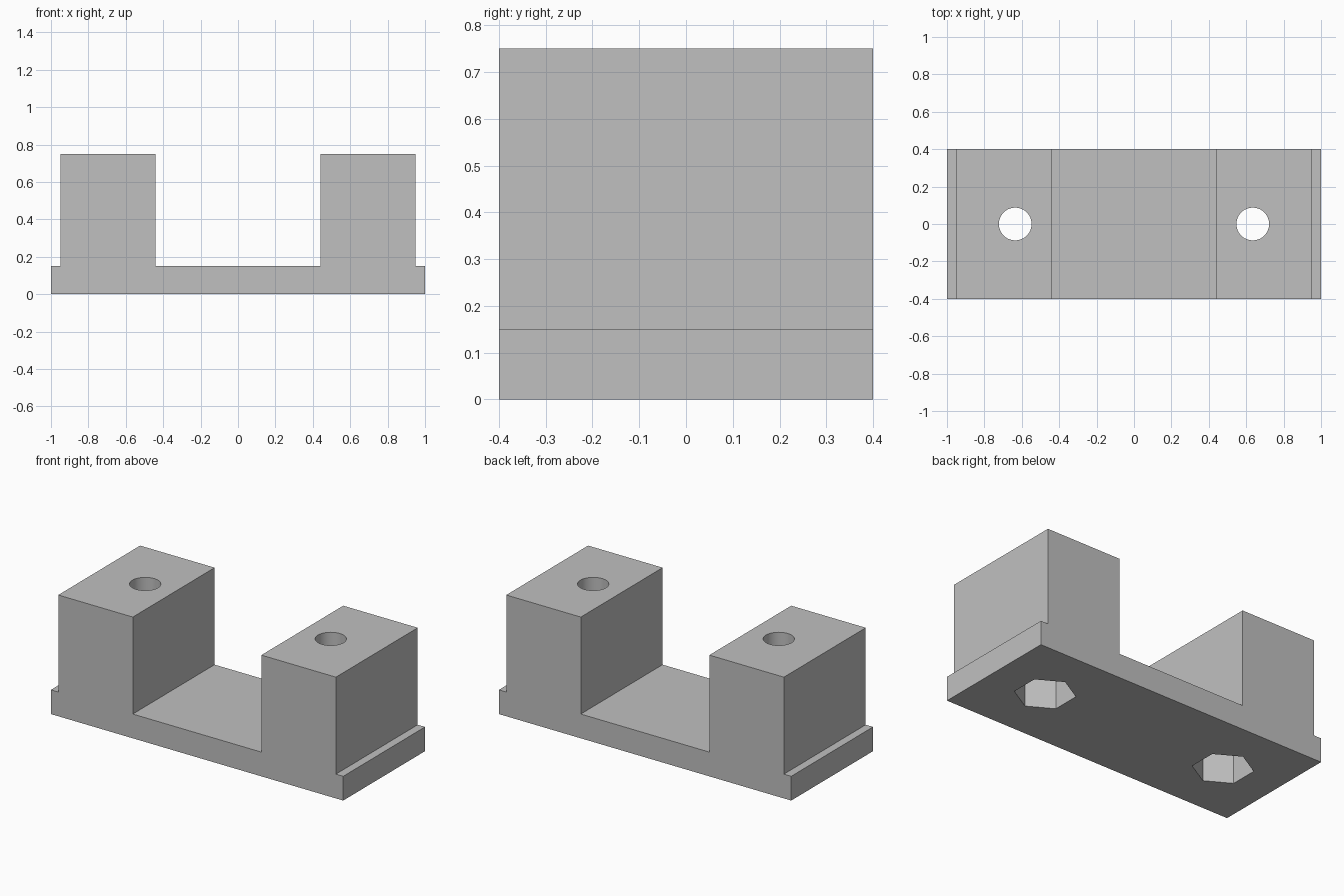
import bpy
import bmesh
import math

cube = bpy.data.objects.get("Cube")
if cube:
    bpy.data.objects.remove(cube, do_unlink=True)

DEPTH, BASE, TOP = 0.8, 0.15, 0.75
BLOCK_IN, BLOCK_OUT = 0.44, 0.95
HOLE_X, HOLE_R = 0.635, 0.0875
NUT_R, NUT_DEPTH = 0.171, 0.3

grey = bpy.data.materials.new("plain grey")
grey.use_nodes = True
colour = (0.53, 0.53, 0.53, 1)
grey.diffuse_color = colour
grey.node_tree.nodes["Principled BSDF"].inputs["Base Color"].default_value = colour


def add_object(name, bm):
    mesh = bpy.data.meshes.new(name)
    bmesh.ops.recalc_face_normals(bm, faces=bm.faces)
    bm.to_mesh(mesh)
    bm.free()
    mesh.materials.append(grey)
    obj = bpy.data.objects.new(name, mesh)
    bpy.context.collection.objects.link(obj)
    return obj


def extrude_outline(name, points, vector):
    bm = bmesh.new()
    face = bm.faces.new([bm.verts.new(p) for p in points])
    result = bmesh.ops.extrude_face_region(bm, geom=[face], use_keep_orig=True)
    verts = [v for v in result["geom"] if isinstance(v, bmesh.types.BMVert)]
    bmesh.ops.translate(bm, verts=verts, vec=vector)
    return add_object(name, bm)


def prism_cutter(name, x, radius, sides, z0, z1):
    # First corner points along y
    angles = [math.pi / 2 + 2 * math.pi * i / sides for i in range(sides)]
    ring = [(x + radius * math.cos(a), radius * math.sin(a), z0) for a in angles]
    cutter = extrude_outline(name, ring, (0, 0, z1 - z0))
    cutter.hide_render = True
    return cutter


# Base plate with two raised blocks, as one mirrored profile
half = [(1, 0), (1, BASE), (BLOCK_OUT, BASE), (BLOCK_OUT, TOP),
        (BLOCK_IN, TOP), (BLOCK_IN, BASE)]
profile = half + [(-x, z) for x, z in reversed(half)]
bracket = extrude_outline("mounting_bracket",
                          [(x, -DEPTH / 2, z) for x, z in profile], (0, DEPTH, 0))

# Bolt holes and hexagonal nut pockets
cutters = []
for side, sign in (("left", 1), ("right", -1)):
    x = sign * HOLE_X
    cutters.append(prism_cutter(side + "_nut_pocket_cutter", x, NUT_R, 6, -0.1, NUT_DEPTH))
    cutters.append(prism_cutter(side + "_bolt_hole_cutter", x, HOLE_R, 48, -0.2, TOP + 0.1))

bpy.ops.object.select_all(action="DESELECT")
bpy.context.view_layer.objects.active = bracket
bracket.select_set(True)
for cutter in cutters:
    mod = bracket.modifiers.new(cutter.name, "BOOLEAN")
    mod.operation = "DIFFERENCE"
    mod.solver = "EXACT"
    mod.object = cutter
    bpy.ops.object.modifier_apply(modifier=mod.name)
    bpy.data.objects.remove(cutter, do_unlink=True)

# Smooth bores, sharp edges elsewhere
bpy.ops.object.shade_smooth_by_angle(angle=math.radians(30))
